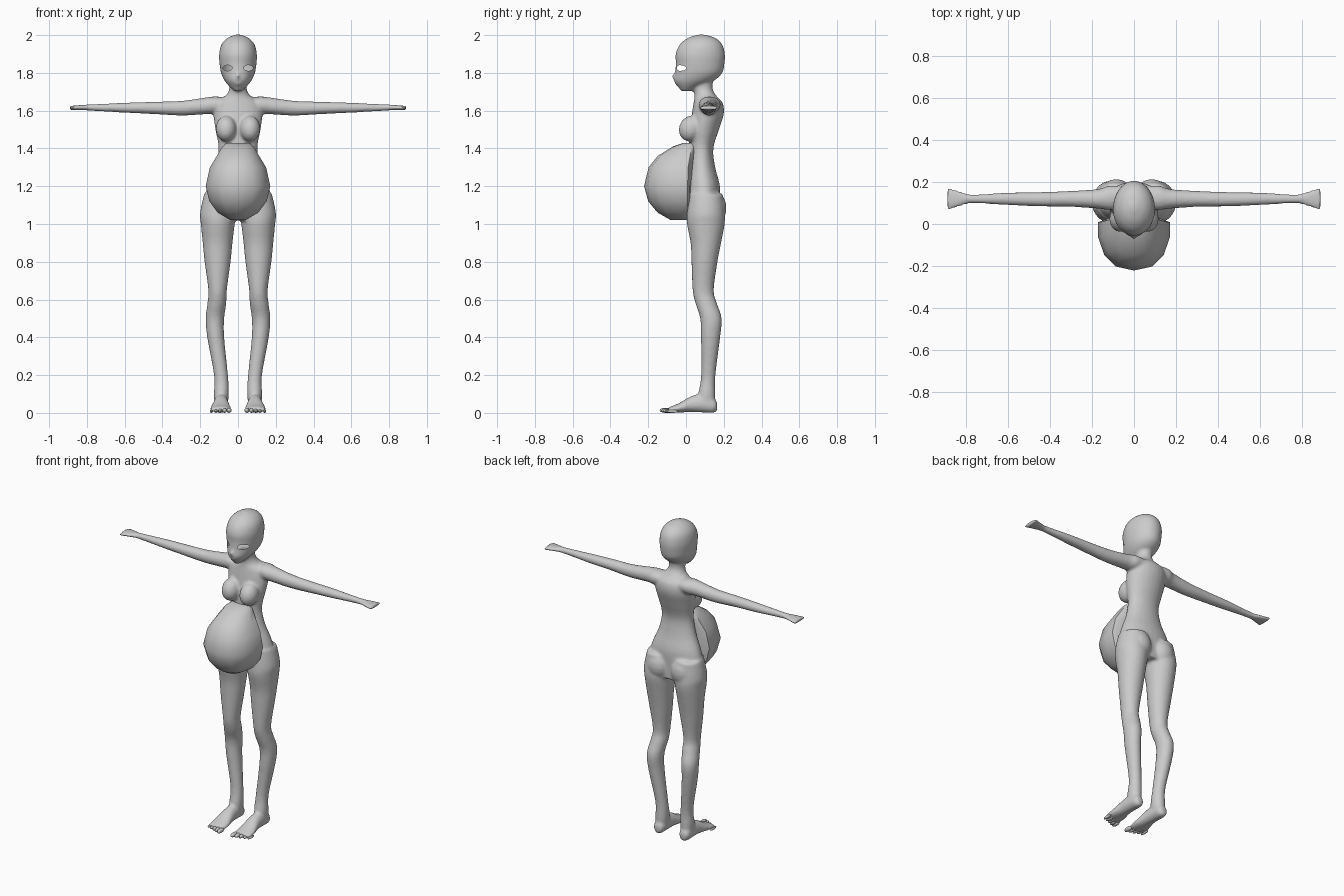
import bpy, bmesh, math
from mathutils import Matrix, Vector

if "Cube" in bpy.data.objects:
    bpy.data.objects.remove(bpy.data.objects["Cube"])

grey = bpy.data.materials.new("plain grey")
grey.use_nodes = True
grey.diffuse_color = (0.6, 0.6, 0.6, 1)
grey.node_tree.nodes["Principled BSDF"].inputs["Base Color"].default_value = (0.6, 0.6, 0.6, 1)


def spline(rings, steps):
    """Catmull-Rom interpolation between cross-sections."""
    out = []
    last = len(rings) - 1
    for i in range(last):
        p0, p1 = rings[max(i - 1, 0)], rings[i]
        p2, p3 = rings[i + 1], rings[min(i + 2, last)]
        for s in range(steps):
            t = s / steps
            out.append([b + 0.5 * t * (c - a + t * (2 * a - 5 * b + 4 * c - d + t * (3 * (b - c) + d - a)))
                        for a, b, c, d in zip(p0, p1, p2, p3)])
    return out + [rings[last]]


def place(axis, t, a, b):
    return {"x": (t, a, b), "y": (a, t, b), "z": (a, b, t)}[axis]


def loft(bm, axis, rings, sides=24, steps=4, power=1.0, mirror=False):
    """Skin rings of (position, centre a, centre b, radius a, radius -b, radius +b)."""
    for sign in (1, -1) if mirror else (1,):
        loops = []
        for t, a, b, ra, low, high in spline(rings, steps):
            loop = []
            for k in range(sides):
                ang = math.tau * (k + 0.5) / sides
                c, s = (math.copysign(abs(f) ** power, f) for f in (math.cos(ang), math.sin(ang)))
                co = place(axis, t, a + ra * c, b + s * (high if s > 0 else low))
                loop.append(bm.verts.new((sign * co[0], co[1], co[2])))
            loops.append(loop)
        for lo, hi in zip(loops, loops[1:]):
            for k in range(sides):
                n = (k + 1) % sides
                bm.faces.new((lo[k], lo[n], hi[n], hi[k]))
        bm.faces.new(loops[0])
        bm.faces.new(loops[-1])


def blob(bm, centre, size, tilt=0.0, mirror=True, detail=20):
    """Tilted ellipsoid, optionally on both sides."""
    x, y, z = centre
    for sign in (1, -1) if mirror else (1,):
        m = Matrix.Translation((sign * x, y, z)) @ Matrix.Rotation(tilt, 4, "X") @ Matrix.Diagonal((*size, 1))
        bmesh.ops.create_uvsphere(bm, u_segments=detail, v_segments=detail // 2, radius=1, matrix=m)


def finish(bm, name, angle):
    bmesh.ops.recalc_face_normals(bm, faces=bm.faces[:])
    mesh = bpy.data.meshes.new(name)
    bm.to_mesh(mesh)
    bm.free()
    mesh.materials.append(grey)
    ob = bpy.data.objects.new(name, mesh)
    bpy.context.collection.objects.link(ob)
    bpy.ops.object.select_all(action="DESELECT")
    ob.select_set(True)
    bpy.context.view_layer.objects.active = ob
    bpy.ops.object.shade_smooth_by_angle(angle=math.radians(angle))
    return ob


body = bmesh.new()

# Torso and neck
loft(body, "z", [
    (1.02, 0, .11, .12, .09, .07), (1.1, 0, .1, .182, .1, .08),
    (1.2, 0, .095, .162, .095, .085), (1.3, 0, .085, .122, .075, .07),
    (1.4, 0, .085, .103, .07, .06), (1.5, 0, .09, .12, .07, .085),
    (1.58, 0, .105, .13, .075, .095), (1.64, 0, .115, .12, .075, .08),
    (1.68, 0, .105, .065, .06, .055), (1.72, 0, .09, .046, .05, .05),
    (1.79, 0, .09, .05, .05, .06)])

# Head
loft(body, "z", [
    (1.703, 0, 0, .02, .025, .03), (1.73, 0, .02, .048, .065, .06),
    (1.76, 0, .05, .072, .113, .1), (1.8, 0, .07, .09, .128, .122),
    (1.85, 0, .07, .098, .124, .134), (1.9, 0, .07, .1, .125, .136),
    (1.95, 0, .075, .088, .108, .117), (1.985, 0, .08, .056, .07, .075),
    (2.003, 0, .08, .012, .015, .015)], sides=32)

# Nose and lips
blob(body, (0, -.054, 1.782), (.011, .02, .022), -.4, False)
blob(body, (0, -.044, 1.745), (.022, .016, .011), 0, False)

# Breasts and buttocks
blob(body, (.063, .025, 1.505), (.055, .062, .07), -.45)
blob(body, (.085, .125, 1.085), (.085, .09, .1))

# Legs
loft(body, "z", [
    (.04, .09, .11, .034, .045, .045), (.1, .088, .11, .04, .045, .045),
    (.2, .09, .118, .037, .038, .038), (.4, .118, .13, .045, .051, .051),
    (.5, .122, .132, .049, .057, .057), (.58, .112, .107, .05, .057, .057),
    (.65, .108, .092, .049, .057, .055), (.8, .108, .098, .069, .069, .069),
    (.9, .108, .105, .079, .081, .081), (1, .107, .105, .09, .1, .1),
    (1.06, .105, .105, .096, .1, .1), (1.16, .095, .105, .085, .09, .09)], mirror=True)

# Feet
loft(body, "y", [
    (.165, .09, .035, .018, .025, .02), (.145, .09, .04, .034, .04, .04),
    (.09, .09, .045, .038, .043, .055), (.03, .09, .04, .042, .036, .05),
    (-.04, .092, .024, .055, .022, .026), (-.095, .092, .015, .053, .012, .014)], mirror=True)

# Arms with flat flared hands
loft(body, "x", [
    (.04, .125, 1.635, .055, .04, .035), (.12, .125, 1.632, .058, .05, .043),
    (.17, .12, 1.625, .047, .044, .045), (.3, .12, 1.615, .038, .041, .037),
    (.45, .118, 1.615, .034, .033, .032), (.6, .12, 1.615, .03, .026, .027),
    (.77, .12, 1.617, .021, .018, .017), (.83, .12, 1.616, .036, .013, .014),
    (.89, .12, 1.614, .055, .011, .011)], mirror=True)

# Fuse the parts into one smooth skin
skin = finish(body, "body", 60)
remesh = skin.modifiers.new("fuse", "REMESH")
remesh.mode = "VOXEL"
remesh.voxel_size = 0.008
remesh.use_smooth_shade = True
soften = skin.modifiers.new("soften", "SMOOTH")
soften.factor = 0.5
soften.iterations = 6
for name in ("fuse", "soften"):
    bpy.ops.object.modifier_apply(modifier=name)

# Open eye holes cut with a ring of planes
bm = bmesh.new()
bm.from_mesh(skin.data)
wide, tall = 0.024, 0.015
for sign in (1, -1):
    centre = Vector((sign * 0.055, 0, 1.826))

    def near_eye():
        return [f for f in bm.faces if f.calc_center_median().y < 0.05
                and (f.calc_center_median() - centre).to_2d().x ** 2 < 0.002
                and abs(f.calc_center_median().z - centre.z) < 0.04]
    planes = []
    for k in range(10):
        c, s = math.cos(math.tau * k / 10), math.sin(math.tau * k / 10)
        planes.append((centre + Vector((wide * c, 0, tall * s)), Vector((c / wide, 0, s / tall)).normalized()))
    for point, normal in planes:
        faces = near_eye()
        geom = faces + list({e for f in faces for e in f.edges}) + list({v for f in faces for v in f.verts})
        bmesh.ops.bisect_plane(bm, geom=geom, plane_co=point, plane_no=normal)
    hole = [f for f in near_eye()
            if all((f.calc_center_median() - p).dot(n) < 0 for p, n in planes)]
    bmesh.ops.delete(bm, geom=hole, context="FACES")
bm.to_mesh(skin.data)
bm.free()

# Round belly shell, low poly
belly = bmesh.new()
loft(belly, "z", [
    (1.02, 0, 0, .04, .08, .02), (1.06, 0, 0, .11, .15, .03),
    (1.12, 0, 0, .155, .2, .03), (1.2, 0, 0, .175, .222, .03),
    (1.3, 0, 0, .152, .198, .04), (1.36, 0, .01, .115, .16, .04),
    (1.41, 0, .02, .085, .09, .04), (1.43, 0, .03, .06, .04, .04)],
    sides=14, steps=1, power=0.85)
finish(belly, "belly", 40)

# Toes, largest on the inside
toes = bmesh.new()
for i in range(5):
    r = 0.016 - 0.0015 * i
    blob(toes, (.047 + .0235 * i, -.108 + .009 * i, r * 0.85), (r * 0.85, .032, r * 0.85), 0, True, 12)
finish(toes, "toes", 60)
